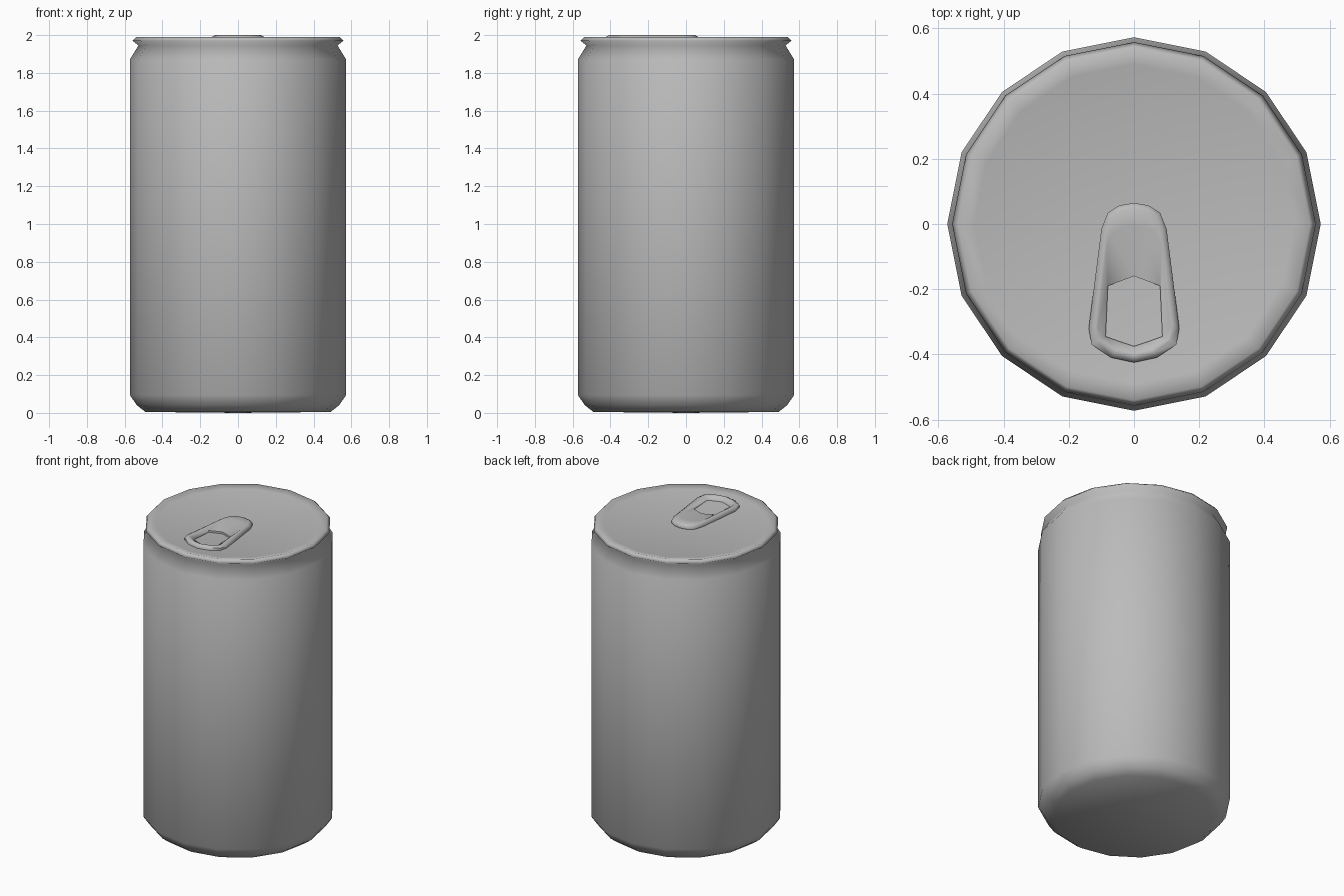
import bpy, bmesh
from math import sin, cos, pi

cube = bpy.data.objects.get("Cube")
if cube:
    bpy.data.objects.remove(cube, do_unlink=True)

SIDES = 16


def make_material(name, color):
    mat = bpy.data.materials.new(name)
    mat.use_nodes = True
    mat.diffuse_color = color
    mat.node_tree.nodes["Principled BSDF"].inputs["Base Color"].default_value = color
    return mat


def bridge_loops(bm, loops):
    """Skin a list of equally long closed vertex loops with quads."""
    for low, high in zip(loops, loops[1:]):
        n = len(low)
        for i in range(n):
            j = (i + 1) % n
            bm.faces.new((low[i], low[j], high[j], high[i]))


def finish(name, bm, mat):
    bmesh.ops.remove_doubles(bm, verts=bm.verts, dist=0.0005)
    bmesh.ops.recalc_face_normals(bm, faces=bm.faces)
    mesh = bpy.data.meshes.new(name)
    bm.to_mesh(mesh)
    bm.free()
    mesh.materials.append(mat)
    mesh.shade_smooth()
    obj = bpy.data.objects.new(name, mesh)
    bpy.context.collection.objects.link(obj)
    return obj


grey = make_material("plain grey", (0.5, 0.5, 0.5, 1))

# Can: base, wall, neck, rim and dished lid as one turned profile (radius, height)
profile = [(0.49, 0.005), (0.535, 0.04), (0.573, 0.095), (0.573, 1.87),
           (0.527, 1.945), (0.558, 1.97), (0.54, 1.99), (0.49, 1.978)]
bm = bmesh.new()
rings = [[bm.verts.new((r * cos(2 * pi * i / SIDES), r * sin(2 * pi * i / SIDES), z))
          for i in range(SIDES)] for r, z in profile]
bridge_loops(bm, rings)
for ring, z in ((rings[0], 0.0), (rings[-1], 1.965)):
    centre = bm.verts.new((0, 0, z))
    for i in range(SIDES):
        bm.faces.new((ring[i], ring[(i + 1) % SIDES], centre))
finish("can_body", bm, grey)

# Pull tab: half outlines from back to front, mirrored into closed loops
outer_half = [(0, 0.065), (0.045, 0.057), (0.08, 0.035), (0.1, -0.015),
              (0.139, -0.32), (0.13, -0.37), (0.07, -0.41), (0, -0.425)]
hole_half = [(0, -0.16), (0, -0.16), (0.08, -0.19), (0.08, -0.19),
             (0.087, -0.345), (0.087, -0.345), (0.04, -0.362), (0, -0.375)]


def mirrored(half):
    return half + [(-x, y) for x, y in reversed(half[1:-1])]


def blend(a, b, t):
    return [(p[0] + (q[0] - p[0]) * t, p[1] + (q[1] - p[1]) * t) for p, q in zip(a, b)]


outer, hole = mirrored(outer_half), mirrored(hole_half)
ridge_out = [(x * 0.86, -0.18 + (y + 0.18) * 0.93) for x, y in outer]
ridge_in = blend(ridge_out, hole, 0.25)
layers = [(hole, 1.967), (outer, 1.972), (outer, 1.99), (ridge_out, 2.0),
          (ridge_in, 1.998), (hole, 1.982), (hole, 1.967)]

bm = bmesh.new()
loops = [[bm.verts.new((x, y, z)) for x, y in pts] for pts, z in layers]
bridge_loops(bm, loops)
tab = finish("pull_tab", bm, grey)

# Keep the tab's hole wall crisp while its ridge stays smooth
bpy.ops.object.select_all(action='DESELECT')
tab.select_set(True)
bpy.context.view_layer.objects.active = tab
bpy.ops.object.shade_smooth_by_angle(angle=pi / 3)
